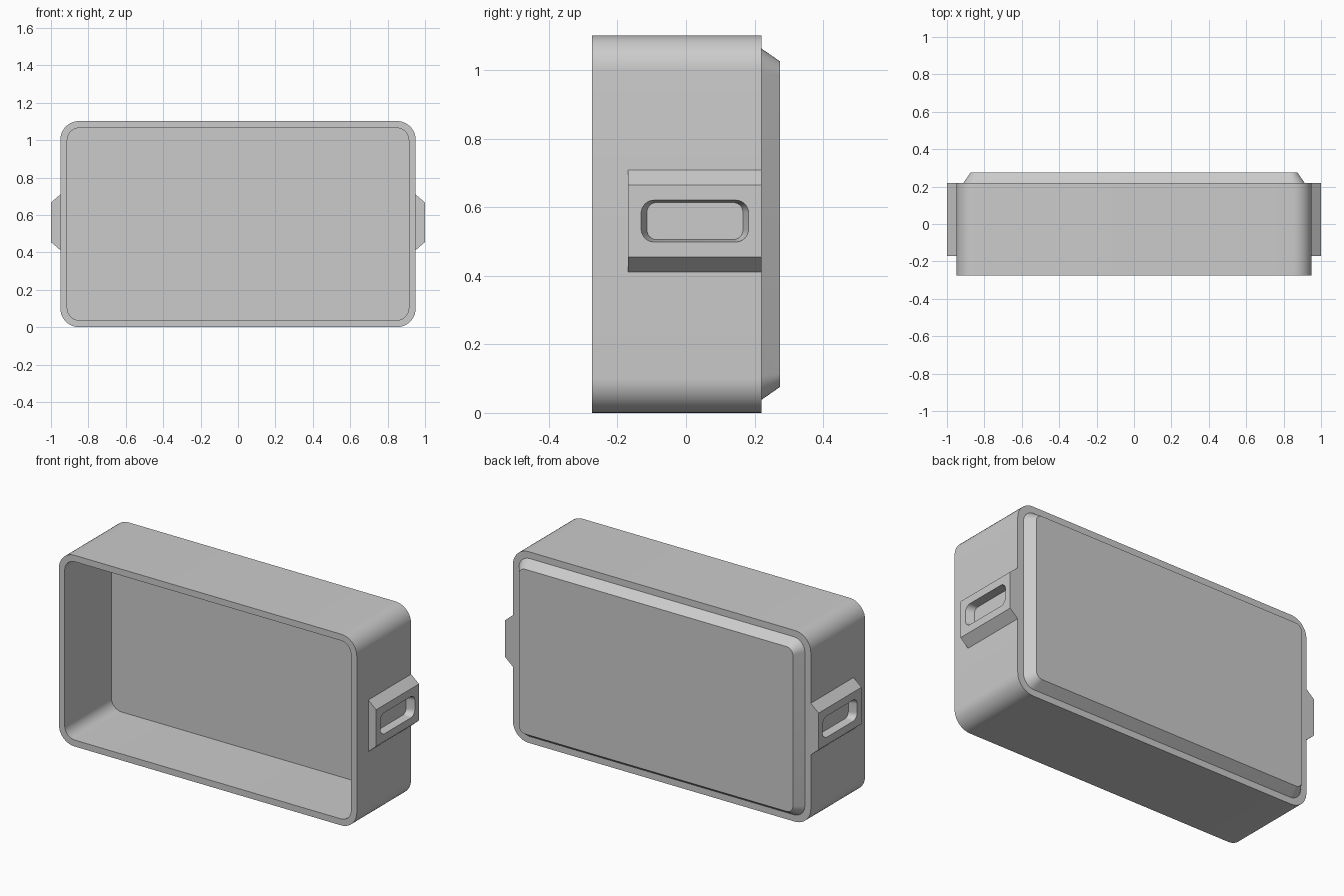
import bpy, bmesh, math

if "Cube" in bpy.data.objects:
    bpy.data.objects.remove(bpy.data.objects["Cube"])

ZC = 0.551  # centre height of the case


def rounded_rect(hu, hv, r, seg=10):
    """Rounded rectangle outline around the origin, counter-clockwise."""
    pts = []
    for i, (su, sv) in enumerate([(1, 1), (-1, 1), (-1, -1), (1, -1)]):
        for k in range(seg + 1):
            a = math.pi / 2 * (i + k / seg)
            pts.append((su * (hu - r) + r * math.cos(a), sv * (hv - r) + r * math.sin(a)))
    return pts


def loft(name, rings):
    """Skin a list of 3D rings and cap both ends."""
    bm = bmesh.new()
    loops = [[bm.verts.new(p) for p in ring] for ring in rings]
    n = len(loops[0])
    for a, b in zip(loops, loops[1:]):
        for i in range(n):
            j = (i + 1) % n
            bm.faces.new((a[i], a[j], b[j], b[i]))
    bm.faces.new(loops[0][::-1])
    bm.faces.new(loops[-1])
    bmesh.ops.recalc_face_normals(bm, faces=bm.faces)
    mesh = bpy.data.meshes.new(name)
    bm.to_mesh(mesh)
    bm.free()
    ob = bpy.data.objects.new(name, mesh)
    bpy.context.collection.objects.link(ob)
    return ob


def activate(ob):
    bpy.ops.object.select_all(action='DESELECT')
    ob.select_set(True)
    bpy.context.view_layer.objects.active = ob


def smooth(ob):
    activate(ob)
    bpy.ops.object.shade_smooth_by_angle(angle=math.radians(25))


# Case: inner floor -> inner mouth -> front rim -> outer wall -> back rim -> bevelled back plug
profile = [  # y, inset from the outer wall, corner radius
    (0.15, 0.037, 0.065), (-0.275, 0.037, 0.065),
    (-0.275, 0.0, 0.10), (0.22, 0.0, 0.10),
    (0.22, 0.038, 0.07), (0.275, 0.076, 0.04),
]
case = loft("case", [[(u, y, ZC + v) for u, v in rounded_rect(0.95 - d, ZC - d, r)]
                     for y, d, r in profile])
smooth(case)

# Side handles: chamfered block with a tapered finger recess
section = [(0.949, 0.411), (1.0, 0.455), (1.0, 0.666), (0.949, 0.71)]
recess = [(0.955, 0.14, 0.054, 0.028), (1.0, 0.157, 0.061, 0.038), (1.02, 0.1646, 0.0641, 0.042)]
for side, label in ((1, "right"), (-1, "left")):
    handle = loft(label + "_handle", [[(side * x, y, z) for x, z in section] for y in (-0.17, 0.22)])
    cutter = loft("recess_cutter", [[(side * x, 0.026 + u, 0.56 + v) for u, v in rounded_rect(hu, hv, r)]
                                    for x, hu, hv, r in recess])
    cutter.hide_render = True
    mod = handle.modifiers.new("recess", 'BOOLEAN')
    mod.operation = 'DIFFERENCE'
    mod.solver = 'EXACT'
    mod.object = cutter
    activate(handle)
    bpy.ops.object.modifier_apply(modifier=mod.name)
    bpy.data.objects.remove(cutter, do_unlink=True)
    smooth(handle)
